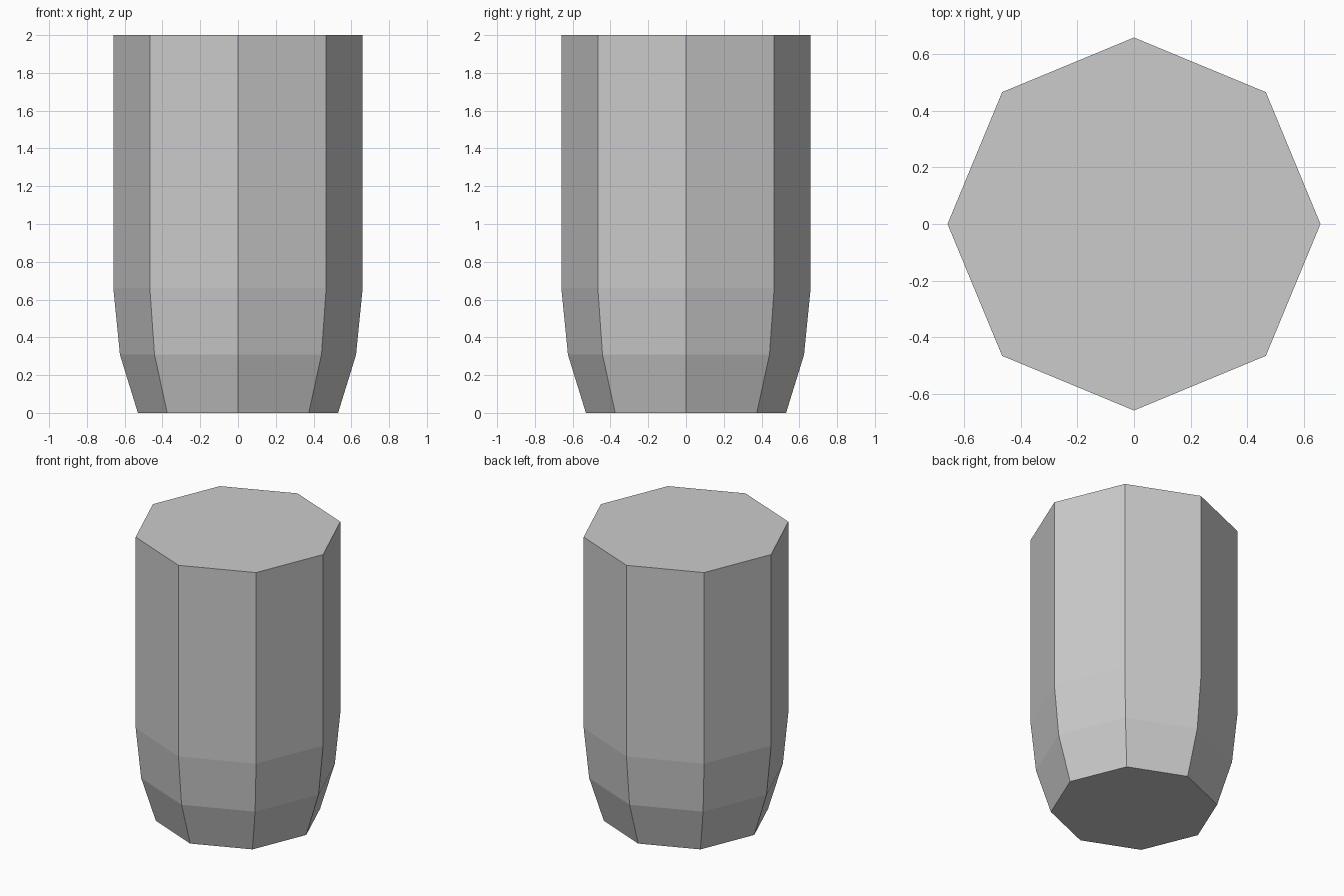
import bpy, bmesh
from math import cos, sin, tau

if "Cube" in bpy.data.objects:
    bpy.data.objects.remove(bpy.data.objects["Cube"])

SIDES = 8
# (radius, height) profile from the base to the top
PROFILE = [(0.53, 0.0), (0.625, 0.308), (0.66, 0.66), (0.66, 2.0)]

bm = bmesh.new()

# Octagonal rings with corners on the x and y axes
rings = [[bm.verts.new((r * cos(tau * i / SIDES), r * sin(tau * i / SIDES), z))
          for i in range(SIDES)] for r, z in PROFILE]

# Side walls
for low, high in zip(rings, rings[1:]):
    for i in range(SIDES):
        j = (i + 1) % SIDES
        bm.faces.new((low[i], low[j], high[j], high[i]))

# Flat bottom and top caps
bm.faces.new(rings[0][::-1])
bm.faces.new(rings[-1])

mesh = bpy.data.meshes.new("octagonal_cup_body")
bm.to_mesh(mesh)
bm.free()
body = bpy.data.objects.new("octagonal_cup_body", mesh)
bpy.context.collection.objects.link(body)
